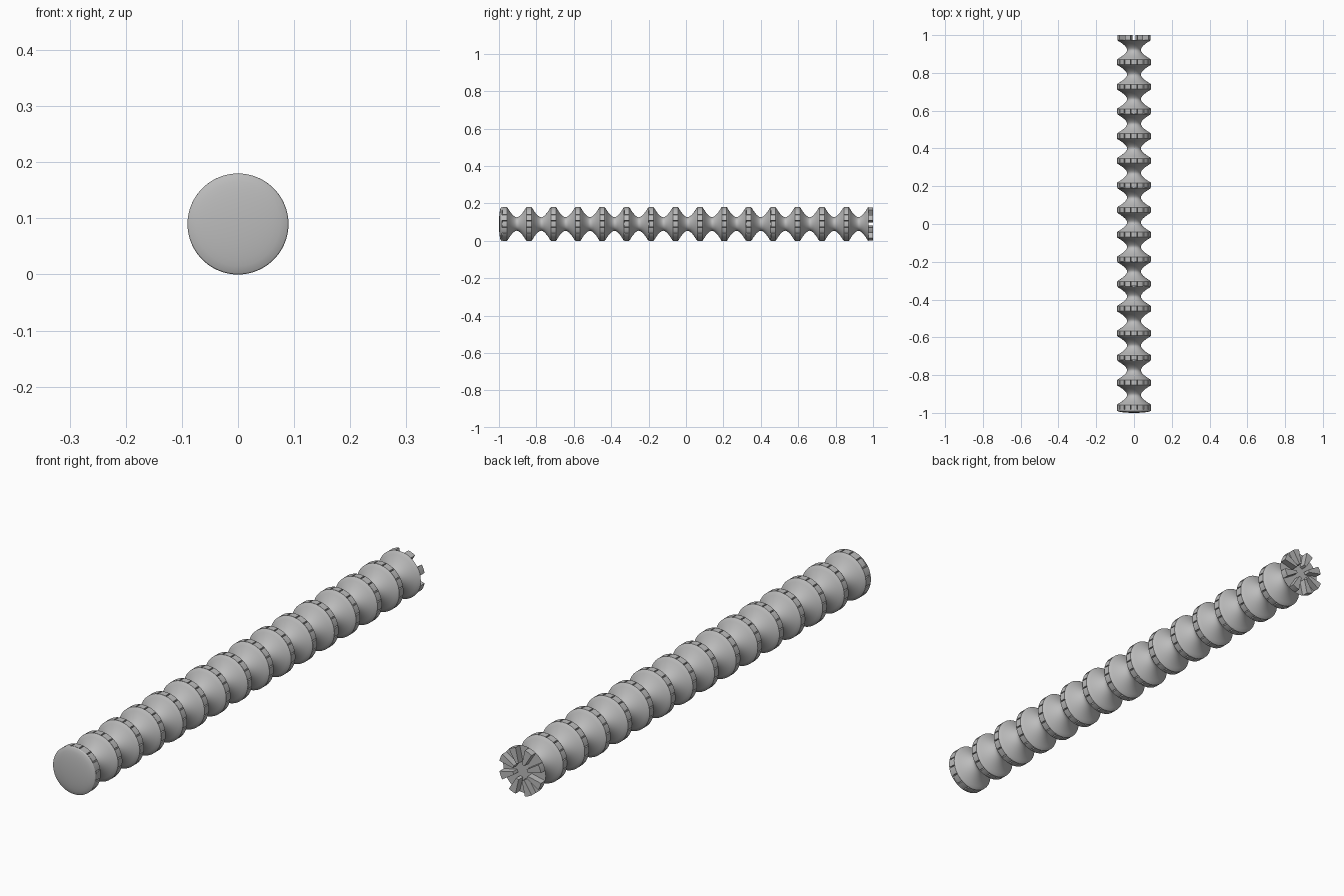
import bpy, bmesh, math

cube = bpy.data.objects.get("Cube")
if cube:
    bpy.data.objects.remove(cube, do_unlink=True)

RADIUS = 0.09
PITCH = 0.1305        # spacing between couplings
HALF = 0.013          # half the coupling height
FIRST = -0.97         # first coupling position
COUNT = 15
TEETH = 8
SIDES = 64

grey = bpy.data.materials.new("plain_grey")
grey.use_nodes = True
colour = (0.5, 0.5, 0.5, 1)
grey.diffuse_color = colour
grey.node_tree.nodes["Principled BSDF"].inputs["Base Color"].default_value = colour


def lathe(bm, profile):
    """Spin (radius, y) points around the y axis into a closed solid."""
    rings = []
    for r, y in profile:
        if r == 0:
            rings.append([bm.verts.new((0, y, 0))] * SIDES)
            continue
        rings.append([bm.verts.new((r * math.cos(a), y, r * math.sin(a)))
                      for a in (math.tau * i / SIDES for i in range(SIDES))])
    for low, high in zip(rings, rings[1:]):
        for i in range(SIDES):
            j = (i + 1) % SIDES
            bm.faces.new(dict.fromkeys((low[i], low[j], high[j], high[i])))


def teeth(bm, y0, y1, offset):
    """Ring of tapered radial teeth between y0 and y1."""
    half = math.radians(9.8)
    steps = 4
    for k in range(TEETH):
        mid = math.tau * (k + offset) / TEETH
        outline = [(RADIUS, mid - half + 2 * half * s / steps) for s in range(steps + 1)]
        outline += [(0.032, mid + half), (0.032, mid - half)]
        rings = [[bm.verts.new((r * math.cos(a), y, r * math.sin(a))) for r, a in outline]
                 for y in (y0, y1)]
        bm.faces.new(rings[0])
        bm.faces.new(rings[1][::-1])
        n = len(outline)
        for i in range(n):
            j = (i + 1) % n
            bm.faces.new((rings[0][i], rings[0][j], rings[1][j], rings[1][i]))


def finish(bm, name):
    bmesh.ops.recalc_face_normals(bm, faces=bm.faces)
    mesh = bpy.data.meshes.new(name)
    bm.to_mesh(mesh)
    bm.free()
    mesh.materials.append(grey)
    obj = bpy.data.objects.new(name, mesh)
    bpy.context.collection.objects.link(obj)
    bpy.ops.object.select_all(action="DESELECT")
    obj.select_set(True)
    bpy.context.view_layer.objects.active = obj
    bpy.ops.object.shade_smooth_by_angle(angle=math.radians(30))
    obj.location.z = RADIUS
    return obj


# Domed end cap with teeth on its back
bm = bmesh.new()
back = FIRST - HALF
dome = [(RADIUS * math.sin(a), -1 + 0.013 * (1 - math.cos(a)))
        for a in (math.pi / 2 * i / 8 for i in range(9))]
lathe(bm, dome + [(RADIUS, back), (0, back)])
teeth(bm, back, FIRST + HALF, 0.5)
finish(bm, "end_cap")

# Waisted segment, centred on its waist
bm = bmesh.new()
end = PITCH / 2 - HALF
lip = end - 0.004
waist = []
for i in range(21):
    t = -1 + i / 10
    waist.append((0.036 + 0.05 * abs(t) ** 1.7, lip * t))
lathe(bm, [(0, -end), (RADIUS, -end)] + waist + [(RADIUS, end), (0, end)])
teeth(bm, end, end + 2 * HALF, 0.5)
teeth(bm, -end - 2 * HALF + 0.001, -end, 0)
segment = finish(bm, "segment_1")
segment.location.y = FIRST + PITCH / 2

# Repeat the segment along the stack
for k in range(1, COUNT):
    copy = segment.copy()
    copy.name = f"segment_{k + 1}"
    copy.location.y = FIRST + PITCH * (k + 0.5)
    bpy.context.collection.objects.link(copy)
